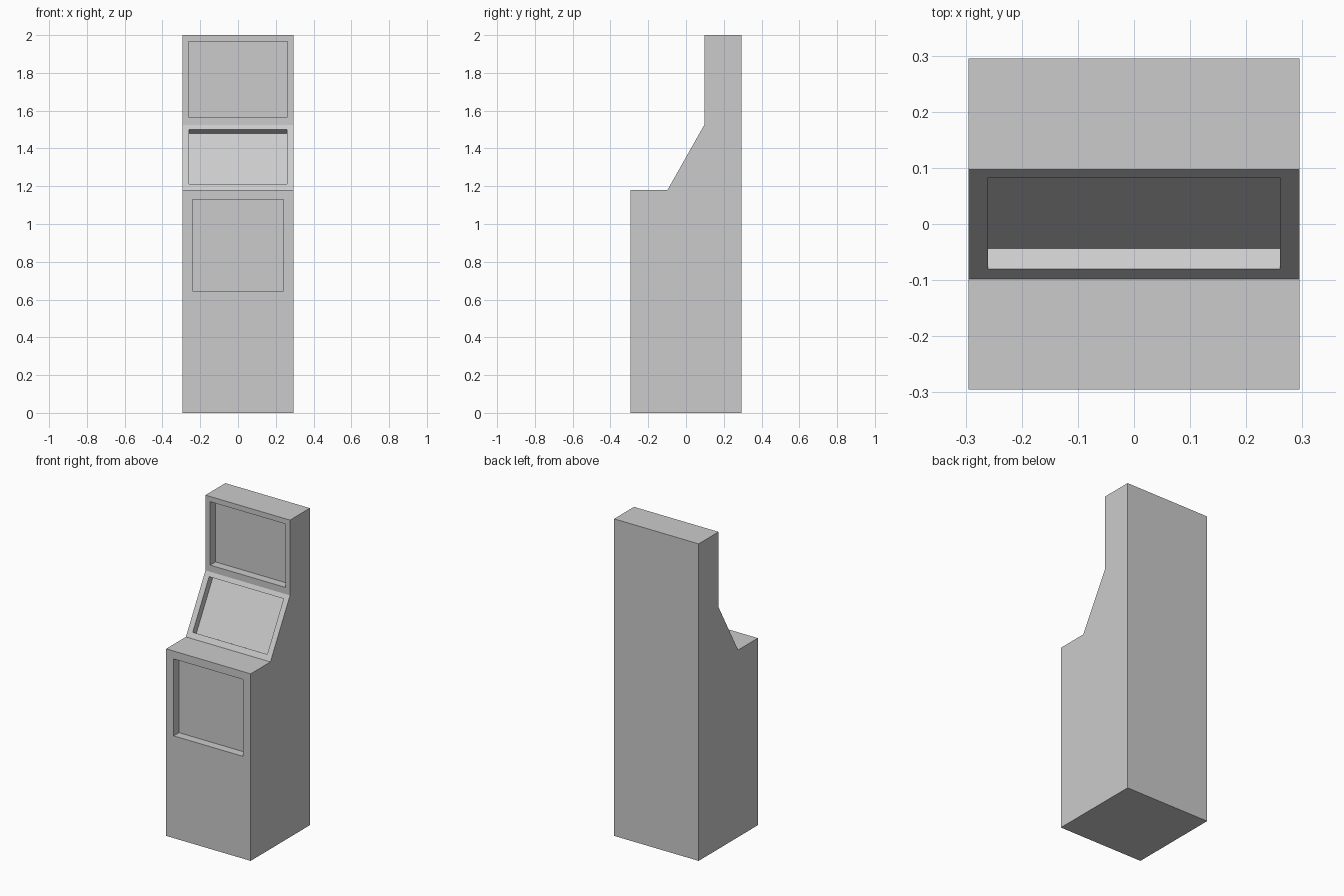
import bpy, bmesh, math
from mathutils import Vector

if "Cube" in bpy.data.objects:
    bpy.data.objects.remove(bpy.data.objects["Cube"])

HALF_W = 0.295
# Side outline (y, z)
PROFILE = [(-0.295, 0), (0.295, 0), (0.295, 2), (0.097, 2),
           (0.097, 1.525), (-0.098, 1.18), (-0.295, 1.18)]


def extrude_profile(name, points, half_width):
    """Solid made by extruding a (y, z) outline along x."""
    bm = bmesh.new()
    face = bm.faces.new([bm.verts.new((-half_width, y, z)) for y, z in points])
    out = bmesh.ops.extrude_face_region(bm, geom=[face])
    moved = [v for v in out["geom"] if isinstance(v, bmesh.types.BMVert)]
    bmesh.ops.translate(bm, verts=moved, vec=(2 * half_width, 0, 0))
    bmesh.ops.recalc_face_normals(bm, faces=bm.faces)
    mesh = bpy.data.meshes.new(name)
    bm.to_mesh(mesh)
    bm.free()
    obj = bpy.data.objects.new(name, mesh)
    bpy.context.collection.objects.link(obj)
    return obj


def cut_recess(body, name, low, high, half_width, depth):
    """Cut a panel recess square to the surface line from low to high (y, z)."""
    a, b = Vector(low), Vector(high)
    along = (b - a).normalized()
    inward = Vector((along.y, -along.x))
    corners = [a - inward * 0.05, a + inward * depth,
               b + inward * depth, b - inward * 0.05]
    cutter = extrude_profile(name, corners, half_width)
    mod = body.modifiers.new(name, 'BOOLEAN')
    mod.operation = 'DIFFERENCE'
    mod.solver = 'EXACT'
    mod.object = cutter
    bpy.context.view_layer.objects.active = body
    bpy.ops.object.modifier_apply(modifier=mod.name)
    bpy.data.objects.remove(cutter)


# Cabinet body
cabinet = extrude_profile("cabinet_body", PROFILE, HALF_W)

# Upper panel, sloped screen and lower door recesses
cut_recess(cabinet, "upper_panel_recess", (0.097, 1.567), (0.097, 1.967), 0.262, 0.053)
cut_recess(cabinet, "screen_recess", (-0.080, 1.212), (0.083, 1.500), 0.26, 0.042)
cut_recess(cabinet, "lower_panel_recess", (-0.295, 0.645), (-0.295, 1.13), 0.242, 0.053)
